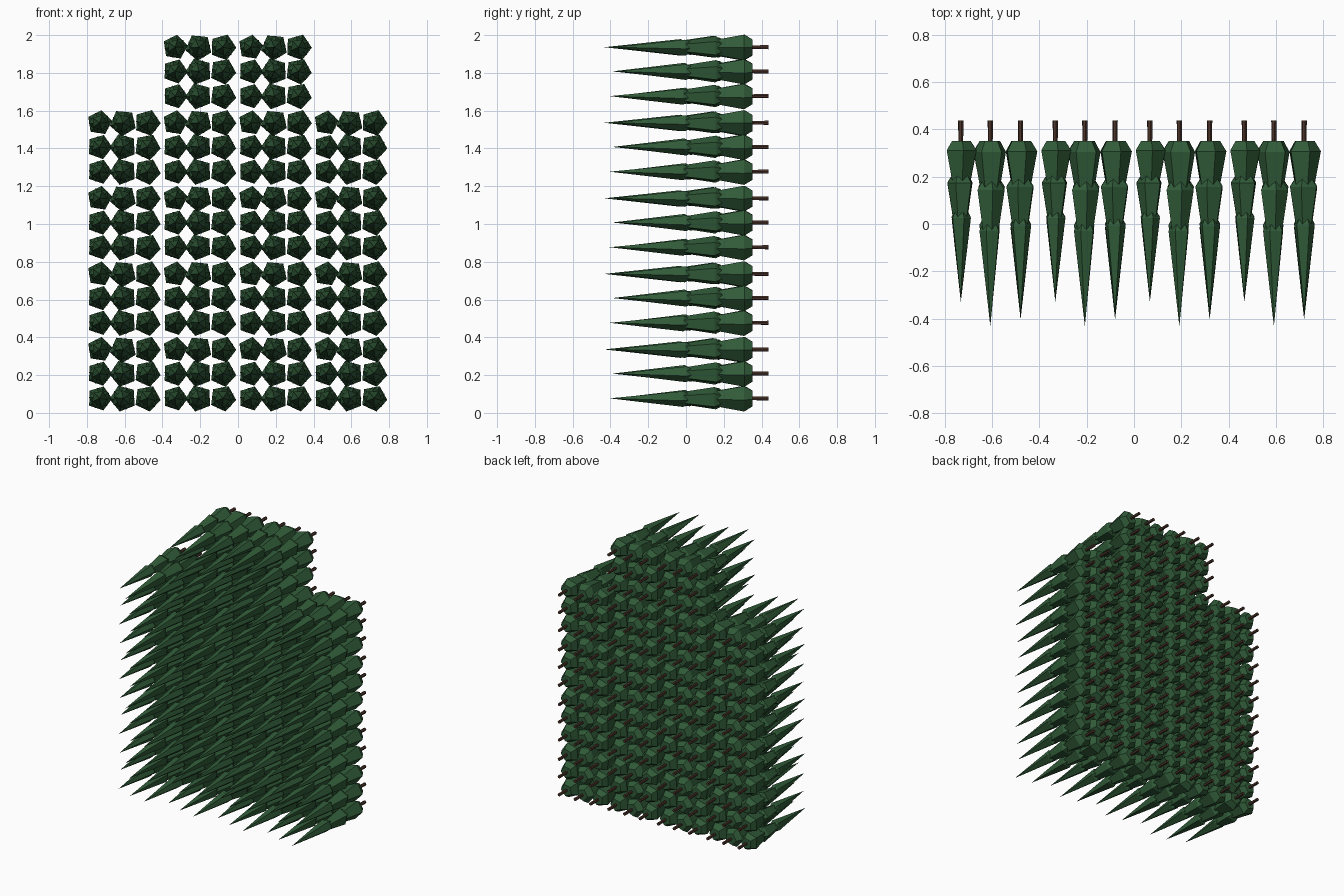
import bpy, bmesh, math, random
from mathutils import Vector

if "Cube" in bpy.data.objects:
    bpy.data.objects.remove(bpy.data.objects["Cube"])

random.seed(4)

def material(name, rgb):
    m = bpy.data.materials.new(name)
    m.diffuse_color = (*rgb, 1)
    m.use_nodes = True
    m.node_tree.nodes["Principled BSDF"].inputs["Base Color"].default_value = m.diffuse_color
    return m

green = material("needle_green", (0.03, 0.105, 0.04))
brown = material("bark_brown", (0.075, 0.035, 0.024))

def tube(bm, x, z, rings, sides, turn):
    """Faceted tube along y from (y, radius) rings; a zero radius makes a tip."""
    loops = []
    for y, r in rings:
        n = sides if r > 0 else 1
        loops.append([bm.verts.new((x + r * math.cos(turn + k * math.tau / sides), y,
                                    z + r * math.sin(turn + k * math.tau / sides)))
                      for k in range(n)])
    for a, b in zip(loops, loops[1:]):
        for k in range(sides):
            j = (k + 1) % sides
            if len(b) == 1:
                bm.faces.new((a[k], a[j], b[0]))
            else:
                bm.faces.new((a[k], a[j], b[j], b[k]))
    bm.faces.new(loops[0])
    if len(loops[-1]) > 1:
        bm.faces.new(loops[-1])

def finish(bm, name, mat):
    bmesh.ops.recalc_face_normals(bm, faces=bm.faces)
    me = bpy.data.meshes.new(name)
    bm.to_mesh(me)
    bm.free()
    me.materials.append(mat)
    return me

# One 3 x 3 patch of trees: column x, row z, tip y, and pentagon turn
cols = [-0.133, -0.008, 0.12]
rows = [-0.123, 0.008, 0.136]
tips = [[-0.33, -0.38, -0.405], [-0.31, -0.39, -0.37], [-0.32, -0.433, -0.385]]
turns = [0.05, math.pi + 0.15, -0.1]
radii = [0.067, 0.072, 0.071]
BASE = 0.352
leaves, trunks = bmesh.new(), bmesh.new()
for i, z in enumerate(rows):
    for j, x in enumerate(cols):
        length = BASE - tips[i][j]
        R = radii[j]
        turn = turns[j] + random.uniform(-0.12, 0.12)
        # Three stacked foliage tiers: start, widest, end (shares of length), radius, end radius
        for t, (s, w, e, r, re) in enumerate([(0.0, 0.06, 0.36, R, 0.4 * R),
                                              (0.215, 0.265, 0.6, 0.85 * R, 0.3 * R),
                                              (0.44, 0.485, 1.0, 0.64 * R, 0.0)]):
            tube(leaves, x, z, [(BASE - s * length, 0.62 * r), (BASE - w * length, r),
                                (BASE - e * length, re)], 5, turn + t * 0.55)
        tube(trunks, x, z, [(0.437, 0.0115), (0.25, 0.009)], 6, 0.2)
leaf_mesh = finish(leaves, "foliage", green)
trunk_mesh = finish(trunks, "trunks", brown)

# Stepped layout of patches: four full columns, the middle two one patch taller
for c, count in enumerate((4, 5, 5, 4)):
    for k in range(count):
        for name, me in (("foliage", leaf_mesh), ("trunks", trunk_mesh)):
            ob = bpy.data.objects.new(f"{name}_{c}_{k}", me)
            ob.location = (-0.6 + 0.4 * c, 0, 0.2 + 0.4 * k)
            bpy.context.collection.objects.link(ob)
